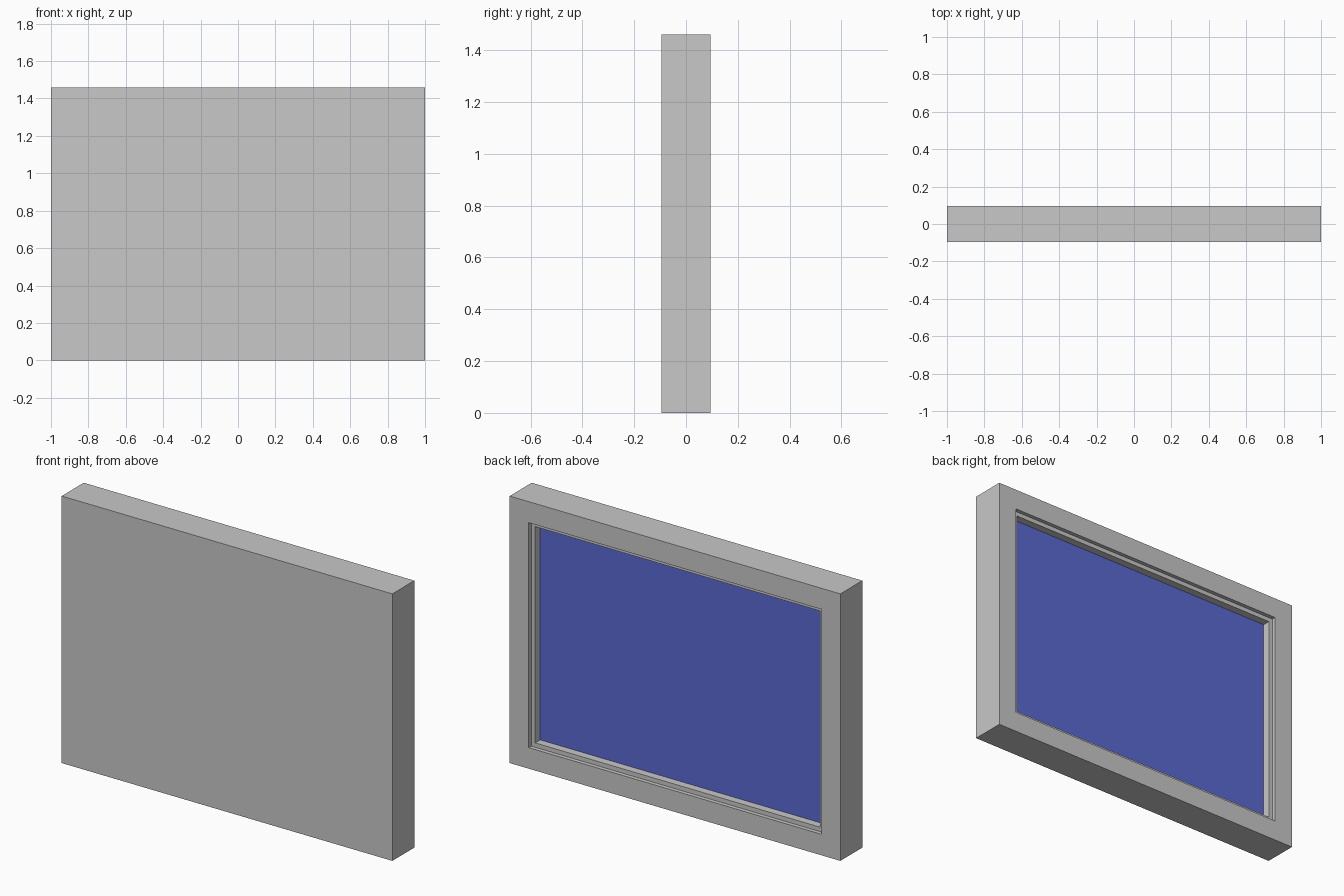
import bpy
import bmesh
from mathutils import Vector, Matrix

WIDTH, DEPTH, HEIGHT = 2.0, 0.19, 1.46
BORDER = 0.115              # flat rim around the opening
LIP, LEDGE = 0.022, 0.024   # shallow first step and its ledge
RECESS = 0.043              # second step down to the panel
PLATE = 0.006               # panel thickness

if "Cube" in bpy.data.objects:
    bpy.data.objects.remove(bpy.data.objects["Cube"])


def make_material(name, rgb):
    mat = bpy.data.materials.new(name)
    mat.use_nodes = True
    color = (*rgb, 1.0)
    mat.diffuse_color = color
    mat.node_tree.nodes["Principled BSDF"].inputs["Base Color"].default_value = color
    return mat


def box_mesh(size, center):
    bm = bmesh.new()
    bmesh.ops.create_cube(bm, size=1.0,
                          matrix=Matrix.Translation(center) @ Matrix.Diagonal((*size, 1.0)))
    return bm


def finish(bm, name, mat):
    bmesh.ops.recalc_face_normals(bm, faces=bm.faces)
    mesh = bpy.data.meshes.new(name)
    bm.to_mesh(mesh)
    bm.free()
    mesh.materials.append(mat)
    obj = bpy.data.objects.new(name, mesh)
    bpy.context.collection.objects.link(obj)
    return obj


def sink(bm, face, border, depth):
    """Inset a face, then push the inner face forward into the slab."""
    bmesh.ops.inset_individual(bm, faces=[face], thickness=border, use_even_offset=True)
    inner = bmesh.ops.extrude_discrete_faces(bm, faces=[face])["faces"][0]
    bmesh.ops.translate(bm, verts=inner.verts, vec=Vector((0, -depth, 0)))
    return inner


grey = make_material("light grey", (0.58, 0.58, 0.58))
blue = make_material("panel blue", (0.105, 0.144, 0.65))

# Slab with a stepped opening in its back
frame = box_mesh((WIDTH, DEPTH, HEIGHT), Vector((0, 0, HEIGHT / 2)))
frame.normal_update()
back = max(frame.faces, key=lambda f: f.normal.y)
step = sink(frame, back, BORDER, LIP)
sink(frame, step, LEDGE, RECESS + PLATE)
finish(frame, "frame", grey)

# Blue panel on the floor of the opening
margin = 2 * (BORDER + LEDGE)
floor_y = DEPTH / 2 - LIP - RECESS - PLATE
panel = box_mesh((WIDTH - margin, PLATE, HEIGHT - margin),
                 Vector((0, floor_y + PLATE / 2, HEIGHT / 2)))
finish(panel, "panel", blue)
